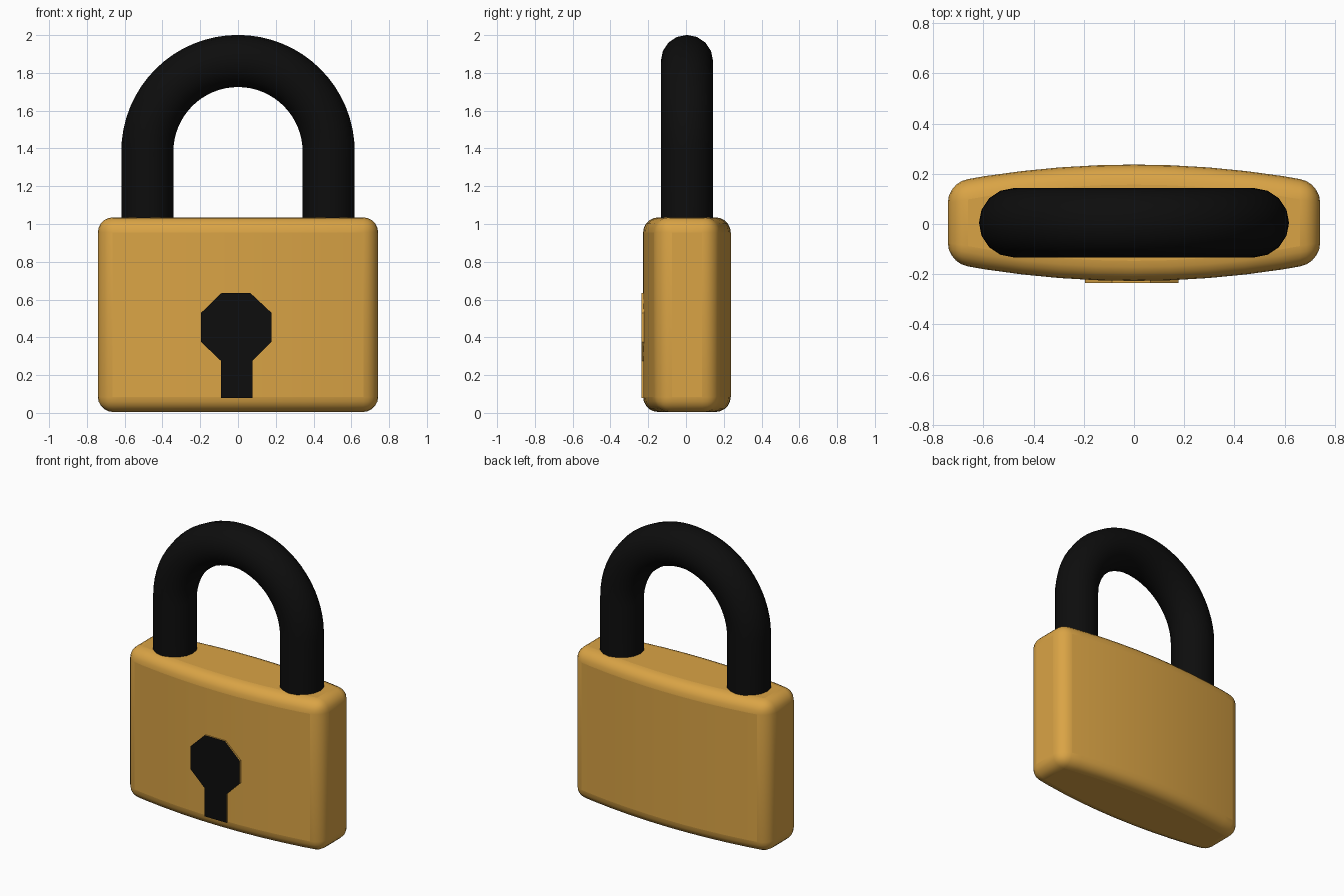
import bpy, bmesh, math

cube = bpy.data.objects.get("Cube")
if cube:
    bpy.data.objects.remove(cube, do_unlink=True)


def material(name, color, roughness):
    mat = bpy.data.materials.new(name)
    mat.use_nodes = True
    mat.diffuse_color = (*color, 1)
    bsdf = mat.node_tree.nodes["Principled BSDF"]
    bsdf.inputs["Base Color"].default_value = (*color, 1)
    bsdf.inputs["Roughness"].default_value = roughness
    return mat


gold = material("brass gold", (0.70, 0.37, 0.06), 0.5)
black = material("black", (0.004, 0.004, 0.004), 0.5)
CENTER_Y = 0.005


def prism(name, outline, axis, depth, mats):
    """Extrude a closed outline of 3D points along an axis."""
    bm = bmesh.new()
    face = bm.faces.new([bm.verts.new(p) for p in outline])
    moved = bmesh.ops.extrude_face_region(bm, geom=[face])["geom"]
    offset = [depth * a for a in axis]
    bmesh.ops.translate(bm, vec=offset,
                        verts=[g for g in moved if isinstance(g, bmesh.types.BMVert)])
    bmesh.ops.recalc_face_normals(bm, faces=bm.faces)
    mesh = bpy.data.meshes.new(name)
    bm.to_mesh(mesh)
    bm.free()
    obj = bpy.data.objects.new(name, mesh)
    bpy.context.collection.objects.link(obj)
    for m in mats:
        mesh.materials.append(m)
    return obj


def smooth(obj, angle):
    bpy.ops.object.select_all(action="DESELECT")
    obj.select_set(True)
    bpy.context.view_layer.objects.active = obj
    bpy.ops.object.shade_smooth_by_angle(angle=math.radians(angle))


# Body: a block with bowed front and back, rounded on every edge
HALF_W, STEPS = 0.742, 10
xs = [HALF_W * (2 * i / STEPS - 1) for i in range(STEPS + 1)]
bow = [(x, 0.232 - 0.072 * (x / HALF_W) ** 2) for x in xs]
outline = [(x, CENTER_Y - y, 0.005) for x, y in bow]
outline += [(x, CENTER_Y + y, 0.005) for x, y in reversed(bow)]
body = prism("body", outline, (0, 0, 1), 1.03, [gold])
bevel = body.modifiers.new("rounded edges", "BEVEL")
bevel.width = 0.08
bevel.segments = 5
bevel.limit_method = "ANGLE"
bevel.angle_limit = math.radians(35)
bevel.use_clamp_overlap = False
smooth(body, 40)

# Keyhole: a thin plate, black on its face and gold on its rim
keyhole_outline = [(-0.087, 0.635), (0.065, 0.635), (0.177, 0.53), (0.177, 0.375),
                   (0.077, 0.275), (0.077, 0.08), (-0.09, 0.08), (-0.09, 0.275),
                   (-0.195, 0.375), (-0.195, 0.53)]
keyhole = prism("keyhole", [(x, -0.235, z) for x, z in keyhole_outline],
                (0, 1, 0), 0.009, [gold, black])
for face in keyhole.data.polygons:
    face.material_index = 1 if face.normal.y < -0.5 else 0
# Rim fills the gap down to the bowed front
for vert in keyhole.data.vertices:
    if vert.co.y > -0.23:
        vert.co.y = CENTER_Y - 0.232 + 0.072 * (vert.co.x / HALF_W) ** 2 + 0.002

# Shackle: a round tube swept along an arch
ARCH, ARCH_Z, LEG_END = 0.48, 1.383, 0.93
path = [(-ARCH, LEG_END)]
path += [(-ARCH * math.cos(math.pi * i / 32), ARCH_Z + ARCH * math.sin(math.pi * i / 32))
         for i in range(33)]
path += [(ARCH, LEG_END)]
curve = bpy.data.curves.new("shackle", "CURVE")
curve.dimensions = "3D"
curve.bevel_depth = 0.138
curve.bevel_resolution = 6
curve.use_fill_caps = True
spline = curve.splines.new("POLY")
spline.points.add(len(path) - 1)
for point, (x, z) in zip(spline.points, path):
    point.co = (x, CENTER_Y, z, 1)
spline.use_smooth = True
curve.materials.append(black)
shackle = bpy.data.objects.new("shackle", curve)
bpy.context.collection.objects.link(shackle)
